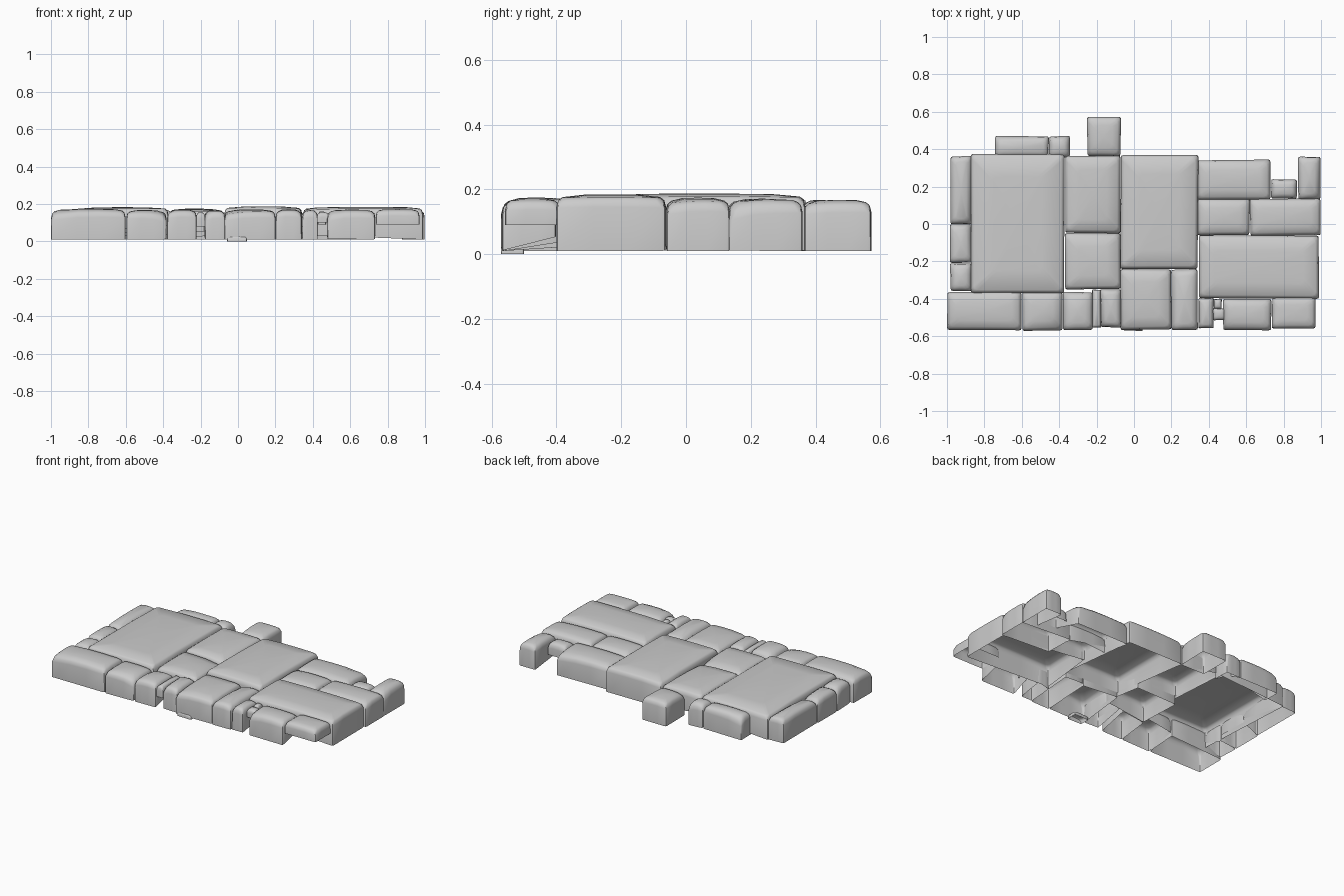
import bpy, bmesh, math, random
from mathutils import Vector

if "Cube" in bpy.data.objects:
    bpy.data.objects.remove(bpy.data.objects["Cube"])

random.seed(4)
stones = []  # name, x0, x1, y0, y1, top, bottom (None = depth worked out per corner)


def add(name, x0, x1, y0, y1, top=None, bottom=None):
    if top is None:  # bigger slabs stand a little prouder
        top = .167 + .018 * min(1, (x1 - x0) * (y1 - y0) / .25) + random.uniform(-.003, .003)
    stones.append((name, x0, x1, y0, y1, top, bottom))


def row(name, y0, y1, *xs):
    """Stones side by side along x."""
    for i in range(len(xs) - 1):
        add(f"{name}_{i + 1}", xs[i] - .002, xs[i + 1] + .002,
            y0 - random.uniform(0, .006), y1)


def column(name, x0, x1, *ys):
    """Stones one behind the other along y."""
    for i in range(len(ys) - 1):
        add(f"{name}_{i + 1}", x0, x1, ys[i] - .002, ys[i + 1] + .002)


# Left edge and the large slabs in the middle
column("left_stone", -.985, -.865, -.36, -.21, 0, .363)
column("left_slab", -.875, -.37, -.373, .373)
column("middle_slab", -.37, -.07, -.35, -.05, .363)
column("centre_slab", -.075, .345, -.24, .37)
column("right_slab", .345, .99, -.4, -.06)
# Back edge
row("back_stone", .36, .472, -.745, -.455, -.34)
row("back_block", .36, .576, -.25, -.07)
# Right side
row("right_stone", -.06, .14, .34, .62, .998)
row("right_rear_stone", .13, .345, .34, .73)
row("right_corner_stone", .128, .362, .875, .998)
add("right_small_stone", .73, .875, .135, .24, .155, .07)
# Front row
row("front_left_stone", -.567, -.36, -.998, -.6, -.38, -.22)
add("front_sliver", -.225, -.175, -.555, -.35, .155, .08)
row("front_narrow_stone", -.552, -.345, -.18, -.07)
row("front_middle_stone", -.565, -.24, -.075, .2, .34)
row("front_gap_stone", -.557, -.395, .345, .425)
row("front_right_stone", -.567, -.4, .475, .735)
add("front_overhang_stone", .735, .975, -.562, -.385, .172, .09)
# Little filler stones
add("pebble_1", .42, .49, -.515, -.45, .155, .1)
add("pebble_2", .425, .47, -.455, -.4, .16, .09)
add("pebble_3", -.06, .05, -.572, -.5, .03, 0)


def covered(x, y):
    return any(s[1] < x < s[2] and s[3] < y < s[4] for s in stones)


def corner_depth(cx, cy, sx, sy):
    """Outer corners reach the ground, hidden ones stop short."""
    e = .03
    probes = [(sx, sy), (-sx, sy), (sx, -sy)]
    if all(covered(cx + e * a, cy + e * b) for a, b in probes):
        return random.uniform(.02, .09)
    return .01


def blend(values, u, v):
    a, b, c, d = values
    return (a * (1 - u) + b * u) * (1 - v) + (d * (1 - u) + c * u) * v


def outline(corners, inset, radius, edge_pts=2):
    """Rounded quad, counter-clockwise, from four jittered corners."""
    inner = []
    for i in range(4):
        p = corners[i]
        inner.append(p + ((corners[i - 1] - p).normalized()
                          + (corners[(i + 1) % 4] - p).normalized()) * inset)
    pts = []
    for i in range(4):
        q, nxt = inner[i], inner[(i + 1) % 4]
        a = q + (inner[i - 1] - q).normalized() * radius
        b = q + (nxt - q).normalized() * radius
        end = nxt + (q - nxt).normalized() * radius
        pts += [a, (a + b + q * 2) / 4, b]
        pts += [b.lerp(end, k / (edge_pts + 1)) for k in range(1, edge_pts + 1)]
    return pts


def stone(name, x0, x1, y0, y1, top, bottom):
    size = min(x1 - x0, y1 - y0)
    j = min(.006, size * .05)
    signs = [(-1, -1), (1, -1), (1, 1), (-1, 1)]
    base = [(x0, y0), (x1, y0), (x1, y1), (x0, y1)]
    corners = [Vector((x - sx * random.uniform(0, j), y - sy * random.uniform(0, j)))
               for (x, y), (sx, sy) in zip(base, signs)]
    if bottom is None:
        depth = [corner_depth(x, y, sx, sy) for (x, y), (sx, sy) in zip(base, signs)]
    else:
        depth = [bottom] * 4
    thick = top - (.01 if bottom is None else bottom)
    # lopsided top: every corner dips a little, smaller stones get one worn corner
    drop = [random.uniform(.003, .012) * min(1, thick / .1) for _ in range(4)]
    if .1 < size < .32 and thick > .1:
        drop[random.randrange(4)] += random.uniform(.01, .025)
    r = min(.022, size * .16)
    fall = min(.035, thick * .4)
    # inset, corner radius, drop below top
    rings = [(0, r * .5, None), (0, r * .6, fall), (r * .25, r, fall * .4),
             (r * .8, r, fall * .14), (size * .24, r, 0)]
    bm = bmesh.new()
    loops = []
    for inset, rad, low in rings:
        ring = []
        for p in outline(corners, inset, rad):
            u, v = (p.x - x0) / (x1 - x0), (p.y - y0) / (y1 - y0)
            if low is None:
                z = blend(depth, u, v)
            else:
                worn = 2 * ((u - .5) ** 2 + (v - .5) ** 2)
                z = top - low - blend(drop, u, v) * min(1, worn * 1.2)
            ring.append(bm.verts.new((p.x, p.y, z)))
        loops.append(ring)
    n = len(loops[0])
    for lo, hi in zip(loops, loops[1:]):
        for i in range(n):
            k = (i + 1) % n
            bm.faces.new((lo[i], lo[k], hi[k], hi[i]))
    mid = sum((v.co for v in loops[-1]), Vector()) / n
    mid.z = top
    c = bm.verts.new(mid)
    for i in range(n):
        bm.faces.new((loops[-1][i], loops[-1][(i + 1) % n], c))
    mesh = bpy.data.meshes.new(name)
    bm.to_mesh(mesh)
    bm.free()
    ob = bpy.data.objects.new(name, mesh)
    bpy.context.collection.objects.link(ob)
    bpy.context.view_layer.objects.active = ob
    ob.select_set(True)


for s in stones:
    stone(*s)
bpy.ops.object.shade_smooth_by_angle(angle=math.radians(45))
